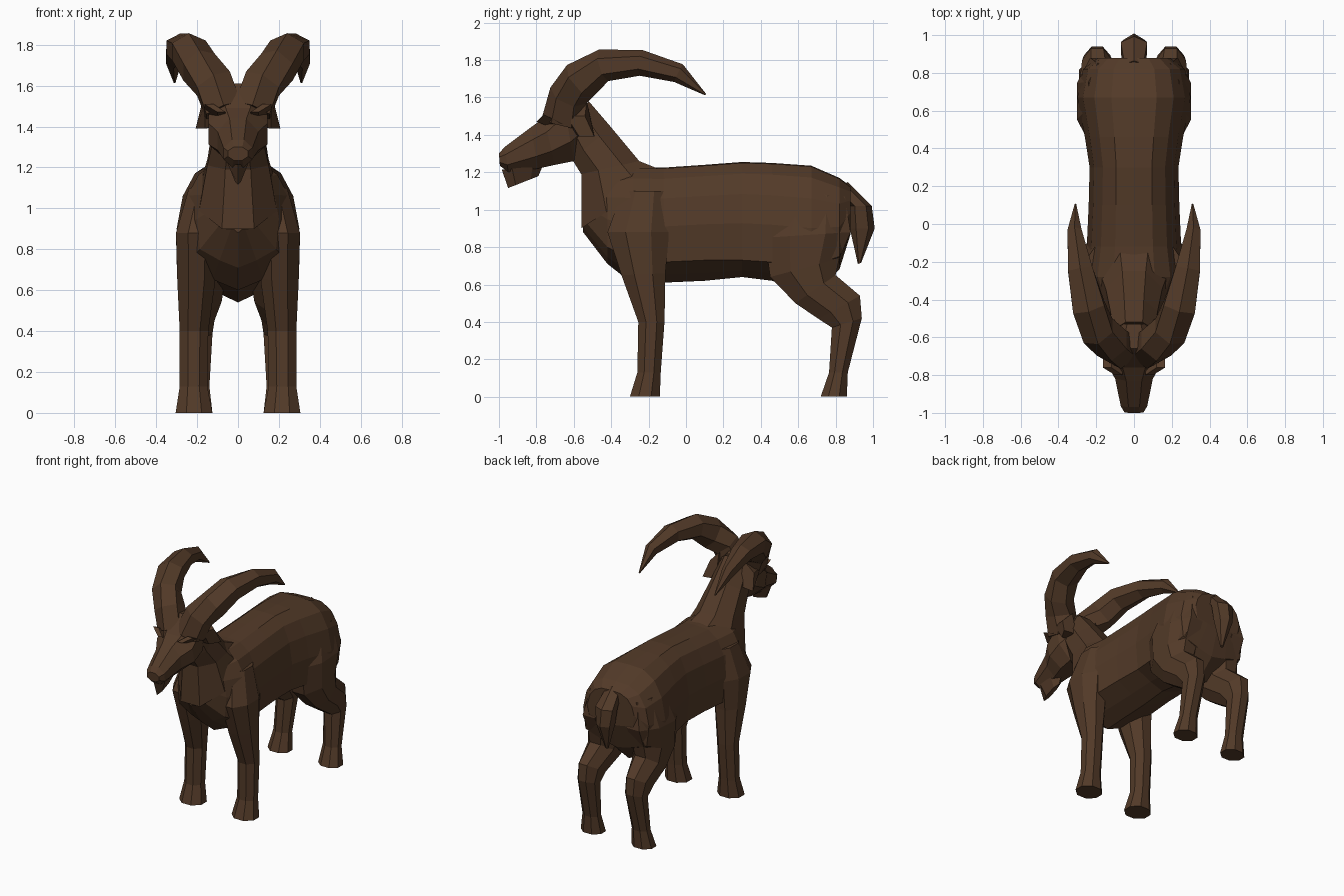
import bpy, bmesh, math
from mathutils import Vector

brown = bpy.data.materials.new("dark brown")
brown.diffuse_color = (0.085, 0.042, 0.021, 1)


def loft(name, rings, mirror=False):
    """Skin a list of equal-length point rings and cap both ends."""
    bm = bmesh.new()
    loops = [[bm.verts.new(p) for p in r] for r in rings]
    n = len(loops[0])
    for a, b in zip(loops, loops[1:]):
        for i in range(n):
            j = (i + 1) % n
            bm.faces.new((a[i], a[j], b[j], b[i]))
    bm.faces.new(loops[0])
    bm.faces.new(loops[-1])
    bmesh.ops.recalc_face_normals(bm, faces=bm.faces)
    me = bpy.data.meshes.new(name)
    bm.to_mesh(me)
    bm.free()
    me.materials.append(brown)
    ob = bpy.data.objects.new(name, me)
    bpy.context.collection.objects.link(ob)
    if mirror:
        ob.modifiers.new("mirror", 'MIRROR').use_bisect_axis[0] = False
    return ob


def polygon(c, u, v, n):
    """Ring of n points whose flats touch the half axes u and v."""
    k = math.cos(math.pi / n)
    angles = [2 * math.pi * (i + 0.5) / n for i in range(n)]
    return [c + u * (math.cos(t) / k) + v * (math.sin(t) / k) for t in angles]


def section(fy, fz, by, bz, x0, x1, n=8):
    """Ring spanning a front and back (y, z) point and an x range."""
    f, b = Vector((0, fy, fz)), Vector((0, by, bz))
    c = (f + b) / 2 + Vector(((x0 + x1) / 2, 0, 0))
    return polygon(c, Vector(((x1 - x0) / 2, 0, 0)), (b - f) / 2, n)


def centred(fy, fz, by, bz, w, n=8):
    return section(fy, fz, by, bz, -w, w, n)


def torso_ring(y, top, w, side, keel):
    h = top - side
    half = [(0.4 * w, top), (0.7 * w, top - 0.11 * h), (0.9 * w, top - 0.32 * h),
            (w, top - 0.62 * h), (0.93 * w, side),
            (0.45 * w, side - 0.6 * (side - keel))]
    pts = [(0, top + 0.005)] + half + [(0, keel)] + [(-x, z) for x, z in reversed(half)]
    return [Vector((x, y, z)) for x, z in pts]


# Torso: y, top, half width, flank bottom, keel
loft("torso", [torso_ring(*s) for s in (
    (-0.55, 1.16, 0.07, 0.95, 0.88), (-0.42, 1.19, 0.20, 0.80, 0.71),
    (-0.28, 1.22, 0.275, 0.73, 0.60), (-0.12, 1.22, 0.25, 0.72, 0.61),
    (0.10, 1.235, 0.24, 0.73, 0.62), (0.30, 1.25, 0.235, 0.73, 0.64),
    (0.46, 1.245, 0.26, 0.72, 0.62), (0.67, 1.23, 0.30, 0.70, 0.54),
    (0.82, 1.165, 0.27, 0.75, 0.68), (0.88, 1.12, 0.19, 0.90, 0.87))])

# Neck
loft("neck", [centred(*s) for s in (
    (-0.56, 0.90, -0.10, 1.20, 0.19), (-0.56, 1.19, -0.25, 1.26, 0.15),
    (-0.61, 1.27, -0.40, 1.44, 0.125), (-0.66, 1.40, -0.52, 1.58, 0.11))])

# Head: top and jaw points from skull to muzzle
loft("head", [centred(*s) for s in (
    (-0.53, 1.59, -0.52, 1.38, 0.09), (-0.66, 1.61, -0.60, 1.26, 0.145),
    (-0.76, 1.49, -0.70, 1.24, 0.145), (-0.83, 1.44, -0.79, 1.22, 0.10),
    (-0.97, 1.335, -0.95, 1.20, 0.07), (-1.00, 1.30, -0.995, 1.235, 0.05))])
loft("brow", [section(-0.80, 1.47, -0.72, 1.44, 0.06, 0.10, 4),
              section(-0.76, 1.51, -0.66, 1.46, 0.12, 0.165, 4)], True)
loft("beard", [centred(*s, 6) for s in (
    (-0.97, 1.215, -0.78, 1.235, 0.05), (-0.94, 1.12, -0.80, 1.175, 0.015))])

# Ears: flat wedges drooping backwards
loft("ear", [
    [(0.10, -0.66, 1.53), (0.10, -0.53, 1.58), (0.10, -0.49, 1.40), (0.10, -0.60, 1.41)],
    [(0.165, -0.64, 1.50), (0.18, -0.54, 1.50), (0.207, -0.49, 1.39), (0.16, -0.57, 1.39)]], True)

# Horns: path points with in-plane depth and sideways radius
path = [(0.07, -0.66, 1.48, 0.10, 0.09), (0.12, -0.63, 1.61, 0.095, 0.09),
        (0.19, -0.565, 1.69, 0.10, 0.085), (0.24, -0.44, 1.772, 0.08, 0.085),
        (0.285, -0.24, 1.785, 0.063, 0.065), (0.315, -0.04, 1.73, 0.048, 0.037),
        (0.31, 0.105, 1.615, 0.004, 0.004)]
horn = []
for i, (x, y, z, depth, width) in enumerate(path):
    before, after = path[max(i - 1, 0)], path[min(i + 1, len(path) - 1)]
    t = (Vector(after[:3]) - Vector(before[:3])).normalized()
    a = (Vector((1, 0, 0)) - t * t.x).normalized()
    horn.append(polygon(Vector((x, y, z)), a * width, t.cross(a) * depth * 0.95, 6))
loft("horn", horn, True)

# Front legs: shoulder to hoof
loft("front_leg", [section(*s) for s in (
    (-0.30, 0.0, -0.14, 0.0, 0.125, 0.305), (-0.26, 0.13, -0.135, 0.13, 0.15, 0.285),
    (-0.255, 0.40, -0.115, 0.40, 0.145, 0.285), (-0.345, 0.65, -0.11, 0.66, 0.11, 0.297),
    (-0.42, 0.88, -0.09, 0.88, 0.10, 0.303), (-0.34, 1.10, -0.10, 1.10, 0.08, 0.24))], True)

# Hind legs: hoof, hock and thigh
loft("hind_leg", [section(*s) for s in (
    (0.72, 0.0, 0.86, 0.0, 0.125, 0.29), (0.765, 0.13, 0.865, 0.13, 0.14, 0.265),
    (0.78, 0.37, 0.94, 0.42, 0.125, 0.265), (0.71, 0.415, 0.93, 0.54, 0.115, 0.275),
    (0.585, 0.50, 0.80, 0.65, 0.08, 0.29), (0.45, 0.64, 0.82, 0.74, 0.06, 0.298),
    (0.42, 0.85, 0.88, 0.88, 0.06, 0.303), (0.52, 1.10, 0.85, 1.07, 0.08, 0.24))], True)

# Tail
loft("tail", [centred(*s, 6) for s in (
    (0.80, 1.10, 0.86, 1.145, 0.05), (0.88, 1.02, 0.985, 1.02, 0.07),
    (0.885, 0.90, 1.0, 0.90, 0.055), (0.92, 0.71, 0.935, 0.715, 0.01))])
